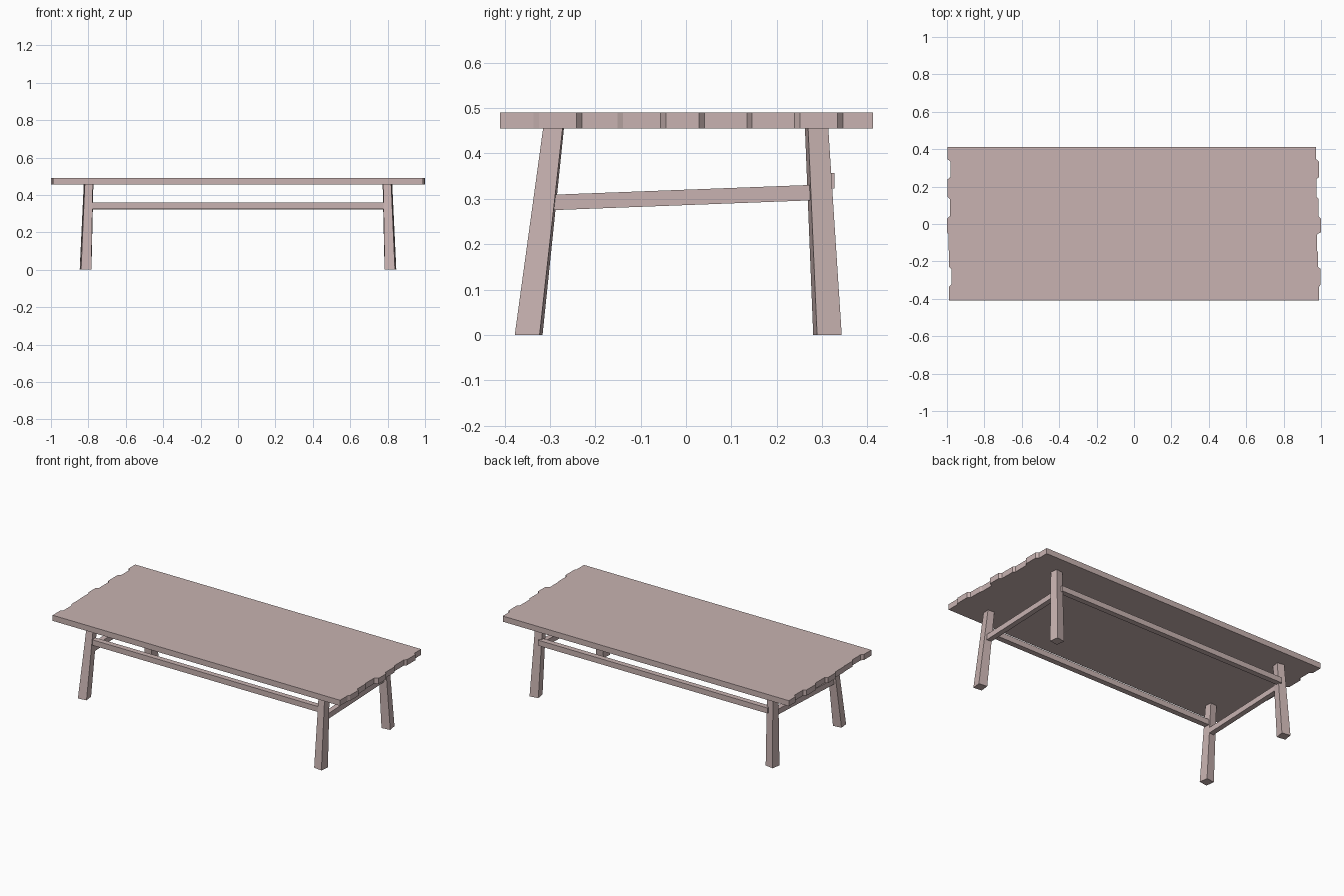
import bpy, bmesh
from math import radians
from mathutils import Vector, Matrix

cube = bpy.data.objects.get("Cube")
if cube:
    bpy.data.objects.remove(cube, do_unlink=True)

wood = bpy.data.materials.new("pale_pink_wood")
wood.use_nodes = True
colour = (0.58, 0.45, 0.44, 1)
wood.diffuse_color = colour
wood.node_tree.nodes["Principled BSDF"].inputs["Base Color"].default_value = colour


def loft(name, bottom, top):
    """Solid between two matching outlines."""
    bm = bmesh.new()
    lo = [bm.verts.new(p) for p in bottom]
    hi = [bm.verts.new(p) for p in top]
    bm.faces.new(lo[::-1])
    bm.faces.new(hi)
    for i in range(len(lo)):
        j = (i + 1) % len(lo)
        bm.faces.new((lo[i], lo[j], hi[j], hi[i]))
    bmesh.ops.recalc_face_normals(bm, faces=bm.faces)
    mesh = bpy.data.meshes.new(name)
    bm.to_mesh(mesh)
    bm.free()
    mesh.materials.append(wood)
    obj = bpy.data.objects.new(name, mesh)
    bpy.context.collection.objects.link(obj)
    return obj


def square(x, y, z, half, yaw):
    turn = Matrix.Rotation(radians(yaw), 3, 'Z')
    return [Vector((x, y, z)) + turn @ Vector((sx * half, sy * half, 0))
            for sx, sy in ((-1, -1), (1, -1), (1, 1), (-1, 1))]


def bar(name, start, end, width, height):
    """Rectangular rail with upright ends."""
    start, end = Vector(start), Vector(end)
    side = (end - start).cross(Vector((0, 0, 1))).normalized() * width / 2
    up = Vector((0, 0, height / 2))
    ring = [side + up, side - up, -side - up, -side + up]
    return loft(name, [start + r for r in ring], [end + r for r in ring])


# Tabletop: boards of uneven length give the stepped ends
edges = [0.412, 0.34, 0.245, 0.14, 0.035, -0.05, -0.145, -0.235, -0.33, -0.41]
right_ends = [-.997, -.981, -.997, -.985, -1, -.991, -.988, -.977, -.99]
left_ends = [.974, .989, .976, .986, 1, .978, .983, .998, .99]


def stepped(ends):
    ease = 0.006
    points = []
    for i, x in enumerate(ends):
        points.append((x, edges[i] - (ease if i else 0)))
        points.append((x, edges[i + 1] + (ease if i < len(ends) - 1 else 0)))
    return points


outline = stepped(right_ends) + stepped(left_ends)[::-1]
loft("tabletop", [(x, y, 0.455) for x, y in outline],
     [(x, y, 0.49) for x, y in outline])

# Splayed, tapered legs and the rails between them
for label, s in (("left", 1), ("right", -1)):
    loft("front_leg_" + label,
         square(s * 0.815, -0.347, 0, 0.0275, -7 * s),
         square(s * 0.799, -0.292, 0.457, 0.0215, -4 * s))
    loft("back_leg_" + label,
         square(s * 0.815, 0.312, 0, 0.0275, 9 * s),
         square(s * 0.799, 0.288, 0.457, 0.0225, 9 * s))
    bar("side_rail_" + label, (s * 0.8, -0.295, 0.292), (s * 0.8, 0.285, 0.314),
        0.032, 0.034)

bar("front_rail", (-0.79, -0.305, 0.343), (0.79, -0.305, 0.343), 0.034, 0.034)
bar("back_rail", (-0.79, 0.311, 0.34), (0.79, 0.311, 0.34), 0.034, 0.034)
